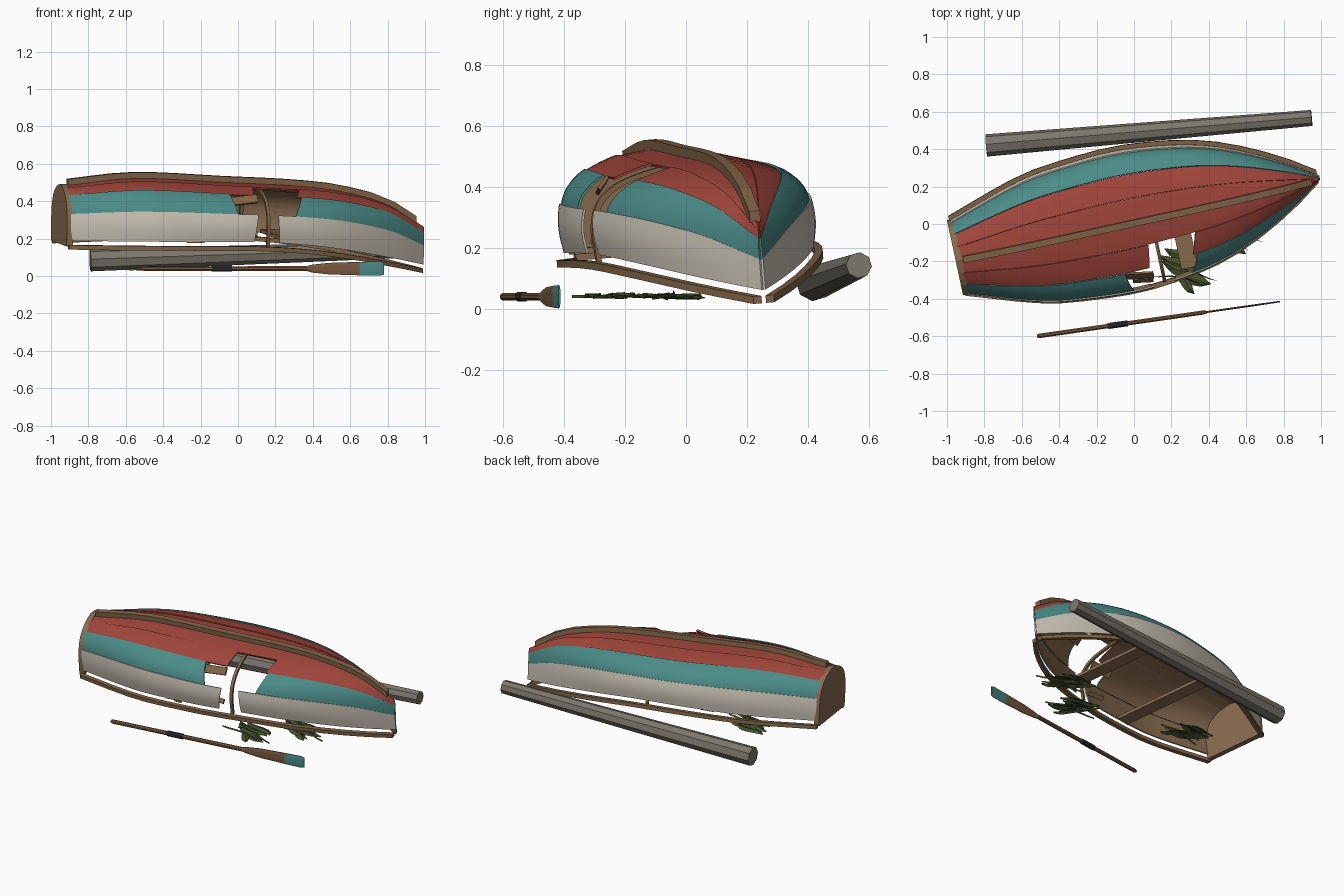
import bpy, bmesh, math, random
from mathutils import Matrix, Vector

if "Cube" in bpy.data.objects:
    bpy.data.objects.remove(bpy.data.objects["Cube"])

random.seed(4)

def material(name, r, g, b):
    m = bpy.data.materials.new(name)
    m.diffuse_color = (r, g, b, 1)
    m.use_nodes = True
    m.node_tree.nodes["Principled BSDF"].inputs["Base Color"].default_value = m.diffuse_color
    return m

RED = material("faded red paint", .35, .06, .042)
TEAL = material("teal paint", .07, .26, .245)
CREAM = material("cream paint", .60, .56, .47)
TRIM = material("trim wood", .225, .13, .062)
WOOD = material("bare wood", .25, .15, .08)
OAR = material("oar wood", .20, .105, .05)
GREY = material("driftwood grey", .20, .185, .15)
WEED = material("seaweed green", .06, .085, .025)
BLACK = material("dark grip", .025, .025, .035)

# boat frame: yawed, slightly rolled about a line at z = 0.3
BOAT = (Matrix.Translation((.0175, .026, .3)) @ Matrix.Rotation(math.radians(12.1), 4, 'Z')
        @ Matrix.Rotation(.082, 4, 'X') @ Matrix.Translation((0, 0, -.3)))

def spline(table, x):
    """Smooth curve through (x, value) pairs."""
    n = len(table)
    i = 0
    while i < n - 2 and x > table[i + 1][0]:
        i += 1
    slope = lambda a, b: (table[b][1] - table[a][1]) / (table[b][0] - table[a][0])
    m0 = slope(max(i - 1, 0), i + 1)
    m1 = slope(i, min(i + 2, n - 1))
    (x0, y0), (x1, y1) = table[i], table[i + 1]
    d = x1 - x0
    t = (x - x0) / d
    return (y0 * (2*t**3 - 3*t*t + 1) + m0 * d * (t**3 - 2*t*t + t)
            + y1 * (3*t*t - 2*t**3) + m1 * d * (t**3 - t*t))

def loft(name, rings, mats, matrix=BOAT, closed=True, flip=False, thick=0, smooth=False):
    """Skin a list of rings (lists of points); open strips may be thickened."""
    bm = bmesh.new()
    vs = [[bm.verts.new(matrix @ Vector(p)) for p in r] for r in rings]
    n = len(rings[0])
    for a, b in zip(vs, vs[1:]):
        for j in range(n if closed else n - 1):
            k = (j + 1) % n
            f = (a[j], b[j], b[k], a[k])
            bm.faces.new(f[::-1] if flip else f)
    if closed:
        bm.faces.new(vs[0])
        bm.faces.new(vs[-1][::-1])
        bmesh.ops.recalc_face_normals(bm, faces=bm.faces)
        if bm.calc_volume(signed=True) < 0:
            bmesh.ops.reverse_faces(bm, faces=bm.faces)
    me = bpy.data.meshes.new(name)
    bm.to_mesh(me)
    bm.free()
    for m in mats:
        me.materials.append(m)
    ob = bpy.data.objects.new(name, me)
    bpy.context.collection.objects.link(ob)
    bpy.context.view_layer.objects.active = ob
    ob.select_set(True)
    if thick:
        s = ob.modifiers.new("thickness", 'SOLIDIFY')
        s.thickness, s.offset, s.material_offset = thick, -1, 1
        bpy.ops.object.modifier_apply(modifier=s.name)
    if smooth:
        bpy.ops.object.shade_smooth_by_angle(angle=math.radians(35))
    ob.select_set(False)
    return ob

def block(name, size, mat, matrix):
    x, y, z = (s / 2 for s in size)
    ring = lambda u: [(u, -y, -z), (u, y, -z), (u, y, z), (u, -y, z)]
    return loft(name, [ring(-x), ring(x)], [mat], matrix)

# hull lines: half beam, keel height, sheer height along the length
BEAM = [(-.98, .198), (-.57, .328), (-.3, .364), (-.03, .375), (.25, .345),
        (.45, .298), (.65, .217), (.85, .108), (1.0, .006)]
KEEL = [(-.98, .487), (-.6, .526), (-.1, .505), (.3, .485), (.55, .455), (.8, .385), (1.0, .262)]
SHEER = [(-.98, .205), (-.1, .213), (.2, .201), (.5, .165), (.8, .107), (1.0, .062)]
# section: fraction of beam and of depth, from keel to sheer
SEC_A = list(enumerate([0, .35, .69, .885, .975, 1.01, .985]))
SEC_B = list(enumerate([1, .95, .835, .68, .5, .25, 0]))

def hull(u, t, side, lift=1.0):
    w, k, e = spline(BEAM, u), spline(KEEL, u), spline(SHEER, u)
    return Vector((u, side * w * spline(SEC_A, t) * lift, e + (k - e) * spline(SEC_B, t) * lift))

def strake(name, t0, t1, u0, u1, mat, side, jag0=0, jag1=0):
    """One lapped plank; jag slants its broken ends."""
    rows, n, c = [], 24, 6
    for i in range(n + 1):
        row = []
        for j in range(c + 1):
            f = j / c
            a, b = u0 + jag0 * (f - .5), u1 + jag1 * (f - .5)
            lift = 1 + (.018 * (1 - f) if t0 else 0)
            row.append(hull(a + (b - a) * i / n, t0 + (t1 - t0) * f, side, lift))
        rows.append(row)
    loft(name, rows, [mat, WOOD], closed=False, flip=side < 0, thick=.008, smooth=True)

# planking: far side whole, near side broken open amidships
S, B = -.975, 1.0
for nm, t0, t1, mat, gap in [("garboard", 0, 1, RED, None), ("bottom", 1, 2, RED, (.02, .27, -.02, -.035)),
                             ("bilge", 2, 4, TEAL, (-.11, .25, .03, -.05)), ("side", 4, 6, CREAM, (.005, .13, -.02, .01))]:
    strake(f"far_{nm}_plank", t0, t1, S, B, mat, 1)
    if gap:
        strake(f"near_{nm}_plank_aft", t0, t1, S, gap[0], mat, -1, 0, gap[2])
        strake(f"near_{nm}_plank_fore", t0, t1, gap[1], B, mat, -1, gap[3], 0)
    else:
        strake(f"near_{nm}_plank", t0, t1, S, B, mat, -1)

# transom board
outline = [hull(-.98, t / 2, 1, 1.02) for t in range(12, -1, -1)] + [hull(-.98, t / 2, -1, 1.02) for t in range(1, 13)]
for p in outline:
    if p.z < .21:
        p.z = .174
loft("transom", [[(u, p.y, p.z) for p in outline] for u in (-.996, -.962)], [WOOD])

# keel strip
loft("keel", [[(u, y, spline(KEEL, u) + z) for y, z in ((-.018, -.006), (.018, -.006), (.018, .03), (-.018, .03))]
              for u in [-.955 + 1.91 * i / 16 for i in range(17)]], [TRIM])

# gunwale rails, set just below the planking
for nm, side in (("near", -1), ("far", 1)):
    rings = []
    for i in range(17):
        u = -.985 + 1.975 * i / 16
        y, z = side * (spline(BEAM, u) + .008), spline(SHEER, u) - .034
        rings.append([(u, y + a, z + b) for a, b in ((-.014, -.012), (.014, -.012), (.014, .012), (-.014, .012))])
    loft(f"{nm}_gunwale", rings, [TRIM])

# bent rib showing in the hole
rings = []
for i in range(-18, 19):
    side, t = (1 if i > 0 else -1), abs(i) / 3
    def pt(u, s):
        p = hull(u, t, side)
        return (u, p.y * s, .15 + (p.z - .15) * s - (.03 if t == 6 else 0))
    rings.append([pt(.065, .975), pt(.083, .975), pt(.083, .93), pt(.065, .93)])
loft("rib", rings, [TRIM], smooth=True)

# thwarts
for nm, u, w in (("fore_thwart", .22, .64), ("aft_thwart", -.32, .70)):
    block(nm, (.09, w, .02), WOOD, BOAT @ Matrix.Translation((u, 0, .216)))

# splintered plank ends
for nm, loc, size, tilt in (("splinter_large", (.03, -.275, .405), (.15, .012, .05), .12),
                            ("splinter_small", (.05, -.30, .225), (.11, .012, .03), -.05)):
    block(nm, size, TRIM, Matrix.Translation(loc) @ Matrix.Rotation(.05, 4, 'Z')
          @ Matrix.Rotation(-tilt, 4, 'Y') @ Matrix.Rotation(-.6, 4, 'X'))

# oar lying in front
OARM = Matrix.Translation((.13, -.5075, .04)) @ Matrix.Rotation(math.radians(8.1), 4, 'Z')

def oar_part(name, stations, mat):
    ang = [math.pi / 8 + math.pi / 4 * k for k in range(8)]
    loft(name, [[(s, ry * math.cos(a) * 1.08, rz * math.sin(a) * 1.08) for a in ang] for s, ry, rz in stations], [mat], OARM)

oar_part("oar_shaft", [(-.655, .008, .008), (-.64, .012, .012), (.24, .011, .013)], OAR)
oar_part("oar_blade", [(.24, .011, .013), (.27, .005, .021), (.36, .005, .031), (.525, .005, .036)], OAR)
oar_part("oar_blade_tip", [(.525, .005, .036), (.635, .004, .038), (.657, .004, .032)], TEAL)
oar_part("oar_grip", [(-.272, .016, .016), (-.165, .016, .016)], BLACK)

# driftwood log behind
ends = [((-.79, .42, .085), .06), ((.95, .567, .143), .043)]
axis = (Vector(ends[1][0]) - Vector(ends[0][0])).normalized()
side = axis.cross(Vector((0, 0, 1))).normalized()
up = side.cross(axis)
loft("log", [[Vector(c) + r * (math.cos(a) * side + math.sin(a) * up)
              for a in [math.pi / 4 * k + .1 for k in range(8)]] for c, r in ends], [GREY], Matrix())

# seaweed clumps: folded leaves and thin stems
for c, (x, y, heading) in enumerate([(.27, -.235, -.45), (.5, -.03, -.3), (-.45, -.03, -.3)]):
    for k in range(7):
        stem = k > 4
        length = random.uniform(.26, .34) if stem else random.uniform(.18, .26)
        width = .004 if stem else random.uniform(.028, .04)
        m = (Matrix.Translation((x + random.uniform(-.05, .05), y + .03 * (k % 5 - 2), random.uniform(.034, .042)))
             @ Matrix.Rotation(heading + random.uniform(-.35, .35), 4, 'Z') @ Matrix.Rotation(random.uniform(-.06, .06), 4, 'Y'))
        rows = []
        for i in range(7):
            f = i / 6
            h = width * (math.sin(math.pi * f) ** .7 + .05)
            bend = .015 * math.sin(f * 5 + k)
            rows.append([(length * (f - .5), bend + s * h, .01 * (1 - abs(s))) for s in (-1, 0, 1)])
        loft(f"seaweed_{c + 1}_{'stem' if stem else 'leaf'}_{k + 1}", rows, [WEED], m, closed=False)
